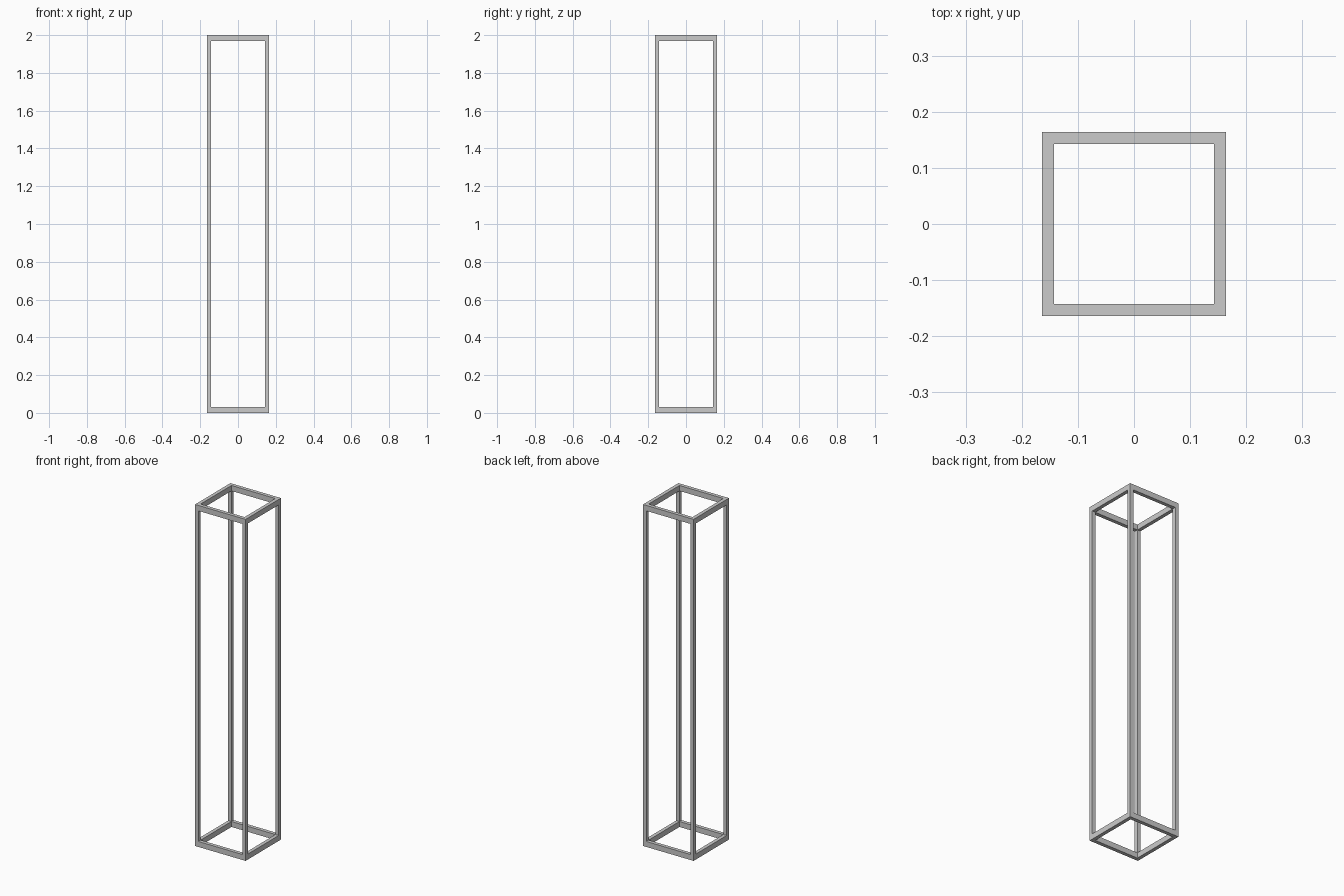
import bpy
import bmesh
from mathutils import Matrix, Vector

cube = bpy.data.objects.get("Cube")
if cube:
    bpy.data.objects.remove(cube, do_unlink=True)

HEIGHT = 2.0
HALF = 0.1637     # half the outer width
BAR = 0.0213      # bar thickness
RAIL = 0.032      # rail height
CORNERS = ((1, -1), (1, 1), (-1, 1), (-1, -1))

grey = bpy.data.materials.new("light_grey")
colour = (0.6, 0.6, 0.6, 1)
grey.use_nodes = True
grey.diffuse_color = colour
grey.node_tree.nodes["Principled BSDF"].inputs["Base Color"].default_value = colour


def finish(bm, name):
    bmesh.ops.recalc_face_normals(bm, faces=bm.faces[:])
    mesh = bpy.data.meshes.new(name)
    bm.to_mesh(mesh)
    bm.free()
    mesh.materials.append(grey)
    obj = bpy.data.objects.new(name, mesh)
    bpy.context.collection.objects.link(obj)


def square_ring(name, z):
    """Square frame: a rectangular section carried round four mitred corners."""
    bm = bmesh.new()
    inner = HALF - BAR
    section = ((HALF, z), (HALF, z + RAIL), (inner, z + RAIL), (inner, z))
    loops = [[bm.verts.new((sx * r, sy * r, h)) for r, h in section]
             for sx, sy in CORNERS]
    for i, loop in enumerate(loops):
        before = loops[i - 1]
        for j in range(len(section)):
            bm.faces.new((before[j - 1], loop[j - 1], loop[j], before[j]))
    finish(bm, name)


def post(name, x, y):
    """Square corner post standing between the two rings."""
    bm = bmesh.new()
    place = Matrix.Translation((x, y, HEIGHT / 2))
    size = Matrix.Diagonal(Vector((BAR, BAR, HEIGHT - 2 * RAIL, 1)))
    bmesh.ops.create_cube(bm, size=1, matrix=place @ size)
    finish(bm, name)


# Rings at the bottom and top
square_ring("bottom_ring", 0)
square_ring("top_ring", HEIGHT - RAIL)

# Corner posts
offset = HALF - BAR / 2
for sx, sy in CORNERS:
    end = "front" if sy < 0 else "back"
    side = "left" if sx > 0 else "right"
    post(f"{end}_{side}_post", sx * offset, sy * offset)
